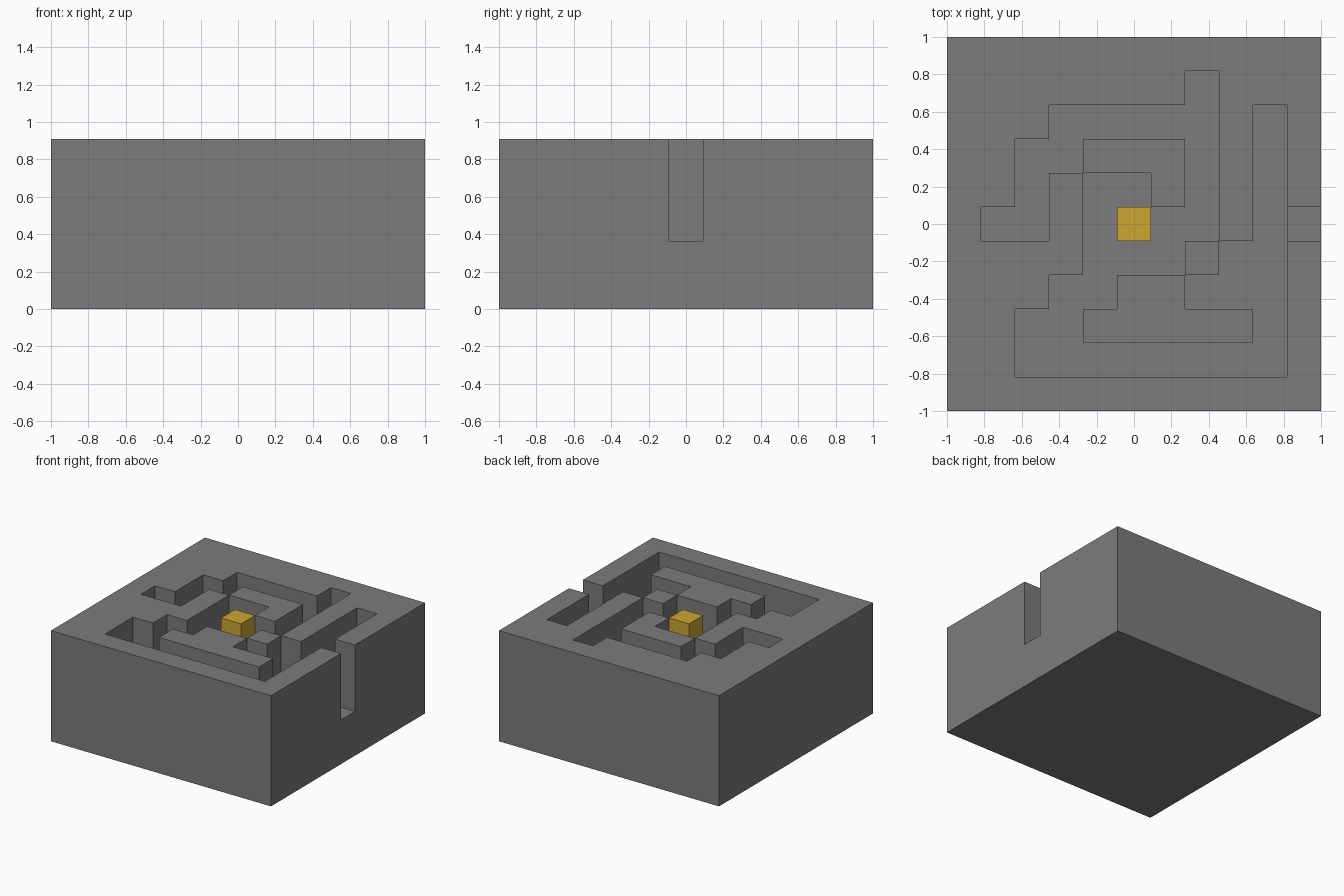
import bpy, bmesh
from mathutils import Vector

if "Cube" in bpy.data.objects:
    bpy.data.objects.remove(bpy.data.objects["Cube"], do_unlink=True)

# Plan, back row first: # wall, . corridor, E entrance sill
PLAN = """
###########
#######.###
###.....#.#
##..###.#.#
##.#..#.#.#
#..#....#.E
####...#..#
###..##...#
##..#####.#
##........#
###########
""".split()[::-1]
N = len(PLAN)
CELL = 2 / N
HEIGHT = {"#": 5 * CELL, ".": CELL, "E": 2 * CELL}
UP = Vector((0, 0, 1))


def material(name, color):
    mat = bpy.data.materials.new(name)
    mat.use_nodes = True
    mat.diffuse_color = color
    mat.node_tree.nodes["Principled BSDF"].inputs["Base Color"].default_value = color
    return mat


def add_object(name, bm, mat):
    mesh = bpy.data.meshes.new(name)
    bm.to_mesh(mesh)
    bm.free()
    mesh.materials.append(mat)
    obj = bpy.data.objects.new(name, mesh)
    bpy.context.collection.objects.link(obj)
    return obj


def height(col, row):
    inside = 0 <= col < N and 0 <= row < N
    return HEIGHT[PLAN[row][col]] if inside else 0


def quad(bm, points):
    bm.faces.new([bm.verts.new(p) for p in points])


# Maze block: a level face per cell, walls wherever a neighbour is lower
bm = bmesh.new()
half = CELL / 2
corners = [(-half, -half), (half, -half), (half, half), (-half, half)]
for row in range(N):
    for col in range(N):
        z = height(col, row)
        centre = Vector(((col + 0.5) * CELL - 1, (row + 0.5) * CELL - 1, 0))
        quad(bm, [centre + Vector((x, y, z)) for x, y in corners])
        quad(bm, [centre + Vector((x, y, 0)) for x, y in reversed(corners)])
        for dx, dy in ((1, 0), (0, 1), (-1, 0), (0, -1)):
            low = height(col + dx, row + dy)
            if low < z:
                mid = centre + Vector((dx, dy, 0)) * half
                side = Vector((-dy, dx, 0)) * half
                quad(bm, [mid - side + UP * low, mid + side + UP * low,
                          mid + side + UP * z, mid - side + UP * z])
bmesh.ops.remove_doubles(bm, verts=bm.verts, dist=0.0001)
add_object("maze_block", bm, material("stone grey", (0.2, 0.2, 0.2, 1)))

# Gold goal pillar standing on the corridor floor in the middle
bm = bmesh.new()
bmesh.ops.create_cube(bm, size=CELL)
pillar_height = HEIGHT["#"] - HEIGHT["."]
bmesh.ops.scale(bm, vec=(1, 1, pillar_height / CELL), verts=bm.verts)
bmesh.ops.translate(bm, vec=UP * (HEIGHT["."] + pillar_height / 2), verts=bm.verts)
add_object("goal_pillar", bm, material("gold", (0.6, 0.38, 0.03, 1)))
